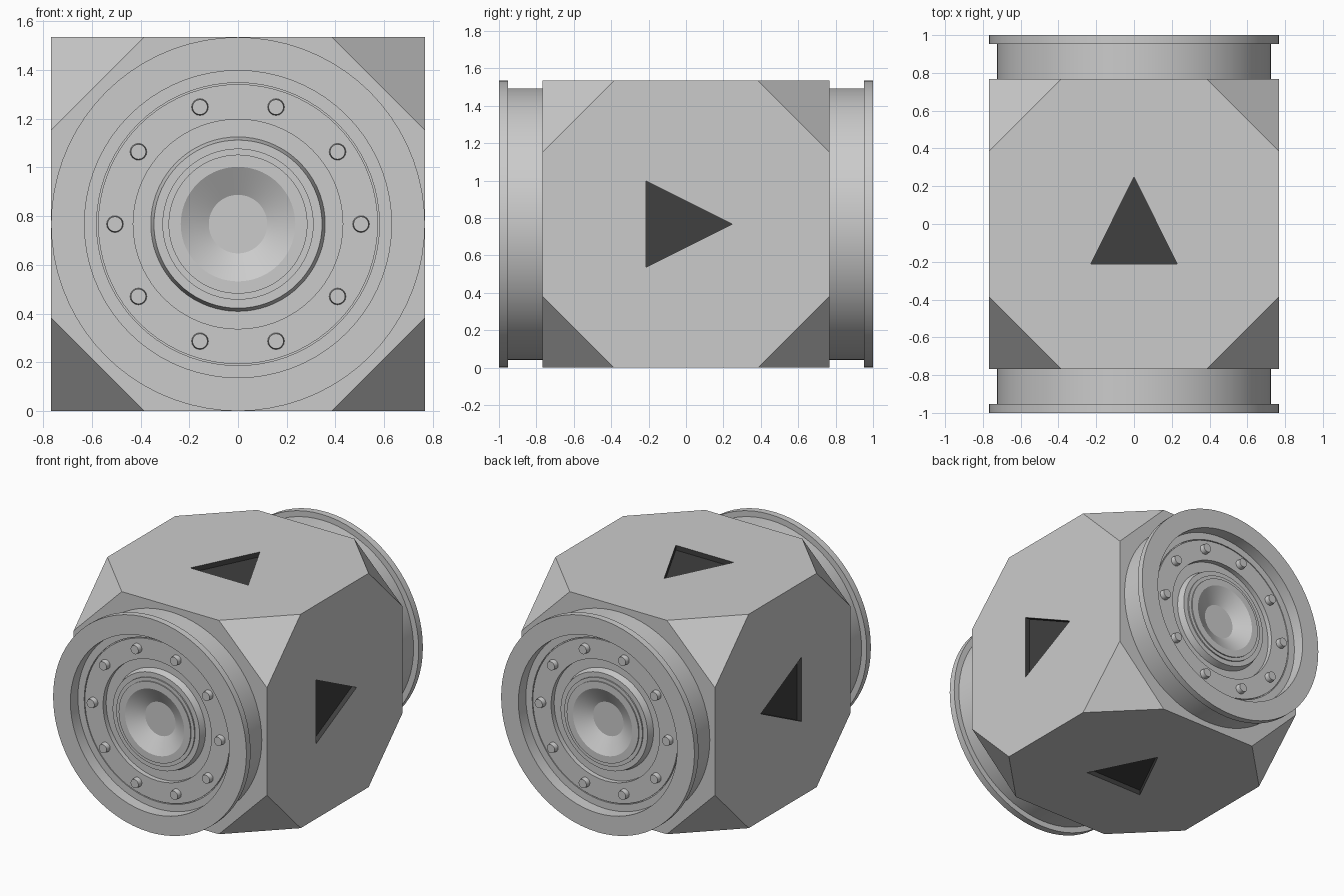
import bpy, bmesh, math
from mathutils import Matrix, Vector

if "Cube" in bpy.data.objects:
    bpy.data.objects.remove(bpy.data.objects["Cube"])

H = 0.767                       # half width of the body, also its centre height
CENTRE = Vector((0, 0, H))


def material(name, value):
    m = bpy.data.materials.new(name)
    m.diffuse_color = (value, value, value, 1)
    m.use_nodes = True
    m.node_tree.nodes["Principled BSDF"].inputs["Base Color"].default_value = m.diffuse_color
    return m


def finish(name, bm, mats=(), smooth=False, mirror=False):
    me = bpy.data.meshes.new(name)
    bm.to_mesh(me)
    bm.free()
    for m in mats:
        me.materials.append(m)
    ob = bpy.data.objects.new(name, me)
    bpy.context.collection.objects.link(ob)
    bpy.ops.object.select_all(action='DESELECT')
    bpy.context.view_layer.objects.active = ob
    ob.select_set(True)
    if smooth:
        bpy.ops.object.shade_smooth_by_angle(angle=math.radians(25))
    if mirror:
        mod = ob.modifiers.new("both_ends", 'MIRROR')
        mod.use_axis = (False, True, False)
        bpy.ops.object.modifier_apply(modifier=mod.name)
    return ob


grey, dark = material("grey", 0.8), material("dark", 0.05)

# Triangular pockets on the four sides, all pointing to +y
bm = bmesh.new()
for k in range(4):
    turn = Matrix.Translation(CENTRE) @ Matrix.Rotation(k * math.pi / 2, 4, 'Y')
    rings = [[bm.verts.new(turn @ Vector((x, y, z)))
              for x, y in ((-0.23, -0.213), (0.23, -0.213), (0, 0.248))]
             for z in (H - 0.035, H + 0.1)]
    low, high = rings
    bm.faces.new(low[::-1])
    bm.faces.new(high)
    for i in range(3):
        j = (i + 1) % 3
        bm.faces.new((low[i], low[j], high[j], high[i]))
bmesh.ops.recalc_face_normals(bm, faces=bm.faces)
for f in bm.faces:
    f.material_index = 1
cutter = finish("pocket_cutter", bm, (grey, dark))
cutter.hide_render = True

# Cube body with its eight corners cut off
bm = bmesh.new()
bmesh.ops.create_cube(bm, size=2 * H, matrix=Matrix.Translation(CENTRE))
bmesh.ops.bevel(bm, geom=bm.verts[:], offset=0.382, segments=1, affect='VERTICES')
body = finish("body", bm, (grey, dark))
cut = body.modifiers.new("pockets", 'BOOLEAN')
cut.operation, cut.solver, cut.object = 'DIFFERENCE', 'EXACT', cutter
bpy.ops.object.modifier_apply(modifier=cut.name)
bpy.data.objects.remove(cutter)

# Round end flange with dished hub, groove, bolt ring and rim (radius, y)
profile = [(0, -0.88), (0.12, -0.88), (0.235, -0.945), (0.285, -0.945),
           (0.285, -0.937), (0.31, -0.937), (0.31, -0.928), (0.345, -0.928),
           (0.358, -0.88), (0.43, -0.88), (0.43, -0.915), (0.574, -0.915),
           (0.574, -0.905), (0.58, -0.905), (0.58, -0.915), (0.63, -0.915),
           (0.63, -1), (H, -1), (H, -0.953), (0.726, -0.953), (0.726, -0.76)]
bm = bmesh.new()
pts = [bm.verts.new((r, y, H)) for r, y in profile]
edges = [bm.edges.new(p) for p in zip(pts, pts[1:])]
bmesh.ops.spin(bm, geom=pts + edges, cent=CENTRE, axis=(0, 1, 0),
               angle=2 * math.pi, steps=72)
bmesh.ops.remove_doubles(bm, verts=bm.verts, dist=1e-4)
bmesh.ops.recalc_face_normals(bm, faces=bm.faces)
finish("end_flanges", bm, smooth=True, mirror=True)

# Ten bolts around each hub
bm = bmesh.new()
for k in range(10):
    a = k * math.tau / 10
    place = Matrix.Translation((0.505 * math.cos(a), -0.93, H + 0.505 * math.sin(a)))
    bmesh.ops.create_cone(bm, cap_ends=True, segments=16, radius1=0.035, radius2=0.031,
                          depth=0.04, matrix=place @ Matrix.Rotation(math.pi / 2, 4, 'X'))
finish("bolts", bm, smooth=True, mirror=True)
